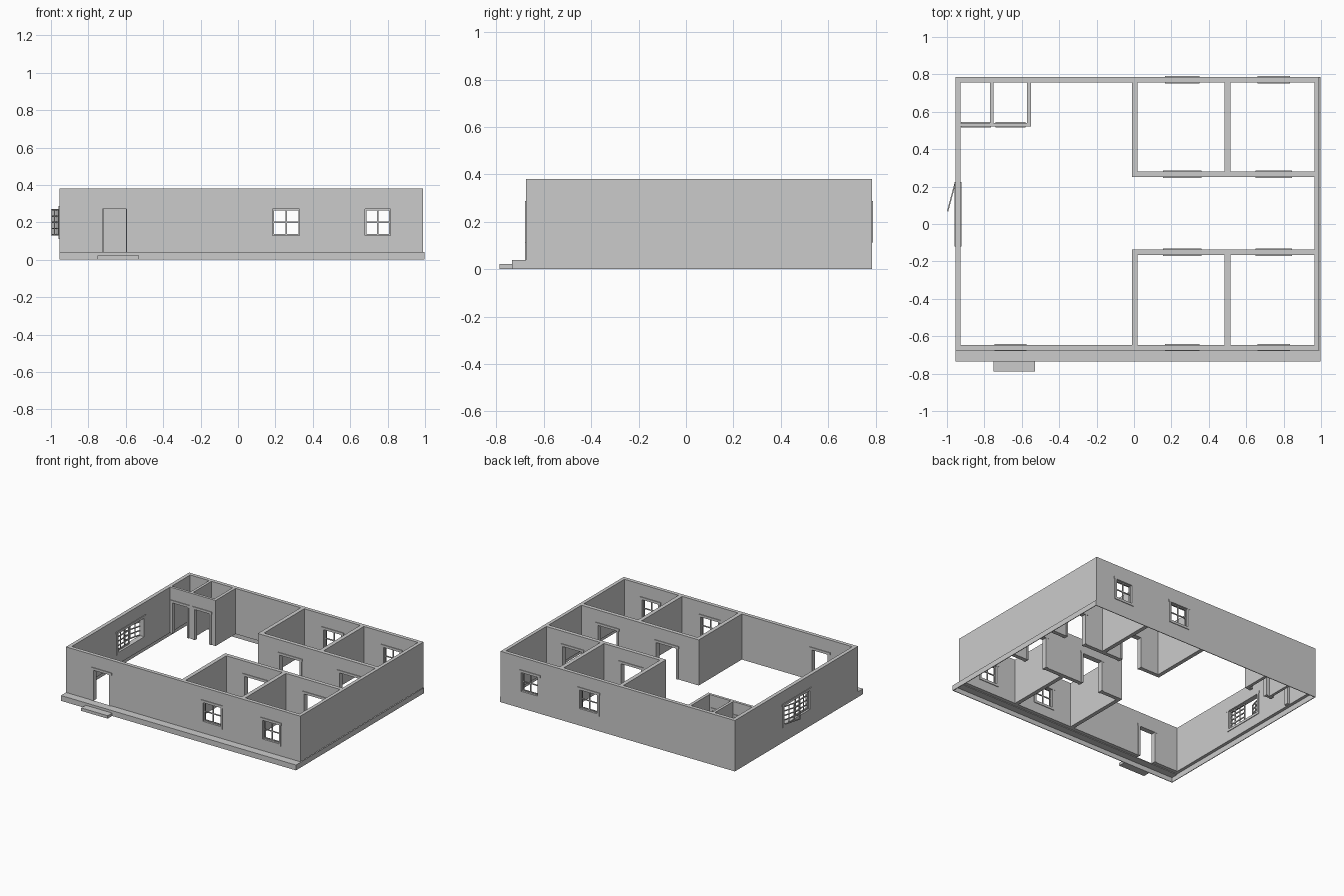
import bpy, bmesh, math
from mathutils import Matrix

if "Cube" in bpy.data.objects:
    bpy.data.objects.remove(bpy.data.objects["Cube"])

TOP, BASE, HEAD, SILL = 0.382, 0.04, 0.27, 0.13


def boxes(name, items):
    """One object made of axis-aligned boxes (x0, x1, y0, y1, z0, z1)."""
    bm = bmesh.new()
    for x0, x1, y0, y1, z0, z1 in items:
        m = Matrix.Translation(((x0 + x1) / 2, (y0 + y1) / 2, (z0 + z1) / 2))
        m = m @ Matrix.Diagonal((x1 - x0, y1 - y0, z1 - z0, 1))
        bmesh.ops.create_cube(bm, size=1, matrix=m)
    me = bpy.data.meshes.new(name)
    bm.to_mesh(me)
    bm.free()
    ob = bpy.data.objects.new(name, me)
    bpy.context.collection.objects.link(ob)
    return ob


def along(axis, a0, a1, c0, c1, z0, z1):
    """Box running along x or y, with c as the cross direction."""
    return (a0, a1, c0, c1, z0, z1) if axis == 'x' else (c0, c1, a0, a1, z0, z1)


def wall(name, axis, a0, a1, c0, c1, openings=()):
    ob = boxes(name, [along(axis, a0, a1, c0, c1, BASE, TOP)])
    if not openings:
        return
    cut = boxes(name + "_cutter", [
        along(axis, s, e, c0 - 0.05, c1 + 0.05, z if z > BASE else 0, HEAD)
        for s, e, z in openings])
    cut.hide_render = True
    mod = ob.modifiers.new("openings", 'BOOLEAN')
    mod.object, mod.operation, mod.solver = cut, 'DIFFERENCE', 'EXACT'
    bpy.context.view_layer.objects.active = ob
    bpy.ops.object.modifier_apply(modifier=mod.name)
    bpy.data.objects.remove(cut)
    # casing boards on both faces of every opening
    w, d, trim = 0.015, 0.005, []
    for s, e, z in openings:
        for f0, f1 in ((c0 - d, c0), (c1, c1 + d)):
            trim.append(along(axis, s - 0.02, e + 0.02, f0, f1, HEAD, HEAD + 0.018))
            low = z if z == BASE else z - 0.018
            trim.append(along(axis, s - w, s, f0, f1, low, HEAD))
            trim.append(along(axis, e, e + w, f0, f1, low, HEAD))
            if z > BASE:
                trim.append(along(axis, s, e, f0, f1, low, z))
    boxes(name + "_casing", trim)


def sash(name, axis, s, e, c, cols, rows, z0=SILL, z1=HEAD, t=0.007):
    """Window sash: border and glazing bars."""
    bars = []
    for i in range(cols + 1):
        p = s + (e - s - t) * i / cols
        bars.append(along(axis, p, p + t, c - t / 2, c + t / 2, z0, z1))
    for j in range(rows + 1):
        p = z0 + (z1 - z0 - t) * j / rows
        bars.append(along(axis, s, e, c - t / 2, c + t / 2, p, p + t))
    return boxes(name, bars)


WIN = [(0.185, 0.33, SILL), (0.68, 0.815, SILL)]
DOORS = [(0.175, 0.34, BASE), (0.67, 0.825, BASE)]

# outer walls
wall("front_wall", 'x', -0.955, 0.99, -0.675, -0.647, [(-0.725, -0.595, BASE)] + WIN)
wall("back_wall", 'x', -0.955, 0.99, 0.757, 0.785, WIN)
wall("left_wall", 'y', -0.647, 0.757, -0.955, -0.927, [(-0.1, 0.205, SILL)])
wall("right_wall", 'y', -0.647, 0.757, 0.964, 0.99)

# bedroom walls on both sides of the corridor
wall("back_corridor_wall", 'x', -0.01, 0.964, 0.25, 0.28, DOORS)
wall("front_corridor_wall", 'x', -0.01, 0.964, -0.167, -0.137, DOORS)
for n, y0, y1 in (("back", 0.28, 0.757), ("front", -0.647, -0.167)):
    wall(n + "_room_end_wall", 'y', y0, y1, -0.01, 0.02)
    wall(n + "_room_divider", 'y', y0, y1, 0.485, 0.515)

# two small corner rooms
wall("small_room_wall", 'x', -0.927, -0.55, 0.52, 0.54,
     [(-0.905, -0.785, BASE), (-0.72, -0.6, BASE)])
wall("small_room_side", 'y', 0.54, 0.757, -0.573, -0.55)
wall("small_room_divider", 'y', 0.54, 0.757, -0.77, -0.75)

# window sashes
for n, y in (("front", -0.662), ("back", 0.772)):
    for i, (s, e, z) in enumerate(WIN):
        sash(f"{n}_window_sash_{i + 1}", 'x', s, e, y, 2, 2)
sash("left_window_fixed_sash", 'y', -0.1, 0.052, -0.942, 3, 4)

# open casement, hinged at the back edge of the left window
leaf = sash("left_window_open_sash", 'y', -0.152, 0, 0, 3, 4)
leaf.location = (-0.957, 0.215, 0)
leaf.rotation_euler = (0, 0, -math.radians(15))

# base skirt (thin, open below), porch deck and step
X0, X1, Y0, Y1, T = -0.955, 0.996, -0.735, 0.785, 0.005
boxes("base_skirt", [
    (X0, X1, Y0, Y0 + T, 0, BASE), (X0, X1, Y1 - T, Y1, 0, BASE),
    (X0, X0 + T, Y0 + T, Y1 - T, 0, BASE), (X1 - T, X1, Y0 + T, Y1 - T, 0, BASE)])
boxes("porch_deck", [(X0 + T, X1 - T, Y0 + T, -0.675, BASE - T, BASE)])
boxes("entrance_step", [(-0.75, -0.53, -0.788, Y0, 0, 0.022)])
